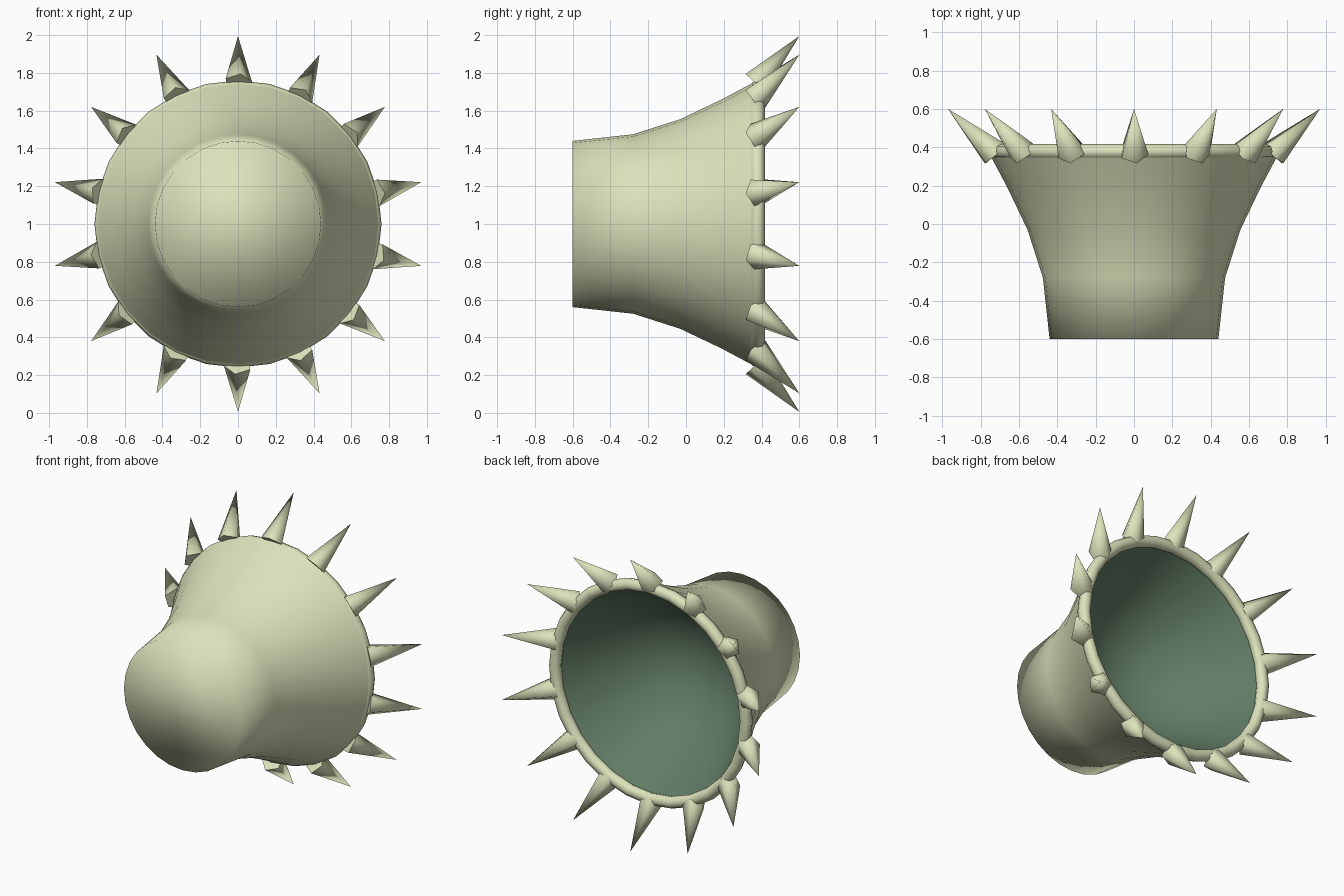
import bpy, bmesh, math
from mathutils import Vector, Matrix

if "Cube" in bpy.data.objects:
    bpy.data.objects.remove(bpy.data.objects["Cube"])

CZ = 1.0        # height of the central axis
SIDES = 28
SPIKES = 14


def material(name, color):
    m = bpy.data.materials.new(name)
    m.diffuse_color = (*color, 1)
    m.use_nodes = True
    m.node_tree.nodes["Principled BSDF"].inputs["Base Color"].default_value = m.diffuse_color
    return m


def finish(name, bm, mat, angle=None):
    bmesh.ops.remove_doubles(bm, verts=bm.verts, dist=1e-5)
    me = bpy.data.meshes.new(name)
    bm.to_mesh(me)
    bm.free()
    me.materials.append(mat)
    ob = bpy.data.objects.new(name, me)
    bpy.context.collection.objects.link(ob)
    bpy.ops.object.select_all(action='DESELECT')
    ob.select_set(True)
    bpy.context.view_layer.objects.active = ob
    if angle is None:
        bpy.ops.object.shade_smooth()
    else:
        bpy.ops.object.shade_smooth_by_angle(angle=angle)
    return ob


def lathe(name, profile, mat, flip=False):
    """Spin (radius, y) points around the y axis at height CZ."""
    bm = bmesh.new()
    rings = []
    for r, y in profile:
        rings.append([bm.verts.new((r * math.sin(a), y, CZ + r * math.cos(a)))
                      for a in (2 * math.pi * i / SIDES for i in range(SIDES))])
    for a, b in zip(rings, rings[1:]):
        for i in range(SIDES):
            j = (i + 1) % SIDES
            bm.faces.new((a[i], b[i], b[j], a[j]))
    # close open ends with a flat cap when asked by a zero-radius-free start
    if not flip:
        bm.faces.new(rings[0])
    bmesh.ops.remove_doubles(bm, verts=bm.verts, dist=1e-5)
    bmesh.ops.recalc_face_normals(bm, faces=bm.faces)
    # make the first wall face away from the axis (or towards it if flipped)
    bm.faces.ensure_lookup_table()
    bm.normal_update()
    f = bm.faces[0]
    c = f.calc_center_median() - Vector((0, 0, CZ))
    c.y = 0
    if (f.normal.dot(c) > 0) == flip:
        bmesh.ops.reverse_faces(bm, faces=bm.faces)
    return finish(name, bm, mat)


skin = material("pale_green", (0.72, 0.77, 0.50))
dark = material("deep_green", (0.12, 0.20, 0.13))

# Flared trumpet body with a flat front cap
lathe("flared_body", [(0.44, -0.60), (0.475, -0.28), (0.555, -0.03),
                      (0.66, 0.19), (0.745, 0.35)], skin)

# Concave inner mouth
lathe("mouth_lining", [(0.70, 0.38), (0.60, 0.20), (0.48, 0.02),
                       (0.33, -0.13), (0.17, -0.21), (0.0, -0.24)], dark, flip=True)

# Rounded rim
bm = bmesh.new()
MAJ, MIN, TUBE = 0.72, 0.04, 8
grid = []
for i in range(SIDES):
    a = 2 * math.pi * i / SIDES
    ring = []
    for k in range(TUBE):
        t = 2 * math.pi * k / TUBE
        r = MAJ + MIN * math.cos(t)
        ring.append(bm.verts.new((r * math.sin(a), 0.378 + MIN * math.sin(t),
                                  CZ + r * math.cos(a))))
    grid.append(ring)
for i in range(SIDES):
    for k in range(TUBE):
        i2, k2 = (i + 1) % SIDES, (k + 1) % TUBE
        bm.faces.new((grid[i][k], grid[i2][k], grid[i2][k2], grid[i][k2]))
bmesh.ops.recalc_face_normals(bm, faces=bm.faces)
finish("rim", bm, skin)

# Five-sided spikes leaning outward and back around the rim
bm = bmesh.new()
base, tip = Vector((0, 0.37, 0.745)), Vector((0, 0.60, 0.995))
axis = (tip - base).normalized()
out = Vector((0, -axis.z, axis.y))
side = Vector((1, 0, 0))
for s in range(SPIKES):
    rot = Matrix.Translation((0, 0, CZ)) @ Matrix.Rotation(2 * math.pi * s / SPIKES, 4, 'Y')
    ring = []
    for k in range(5):
        t = 2 * math.pi * k / 5 + 0.2
        ring.append(bm.verts.new(rot @ (base + 0.075 * (out * math.cos(t) + side * math.sin(t)))))
    top = bm.verts.new(rot @ tip)
    bm.faces.new(ring)
    for k in range(5):
        bm.faces.new((ring[k], ring[(k + 1) % 5], top))
bmesh.ops.recalc_face_normals(bm, faces=bm.faces)
finish("rim_spikes", bm, skin, angle=math.radians(80))
